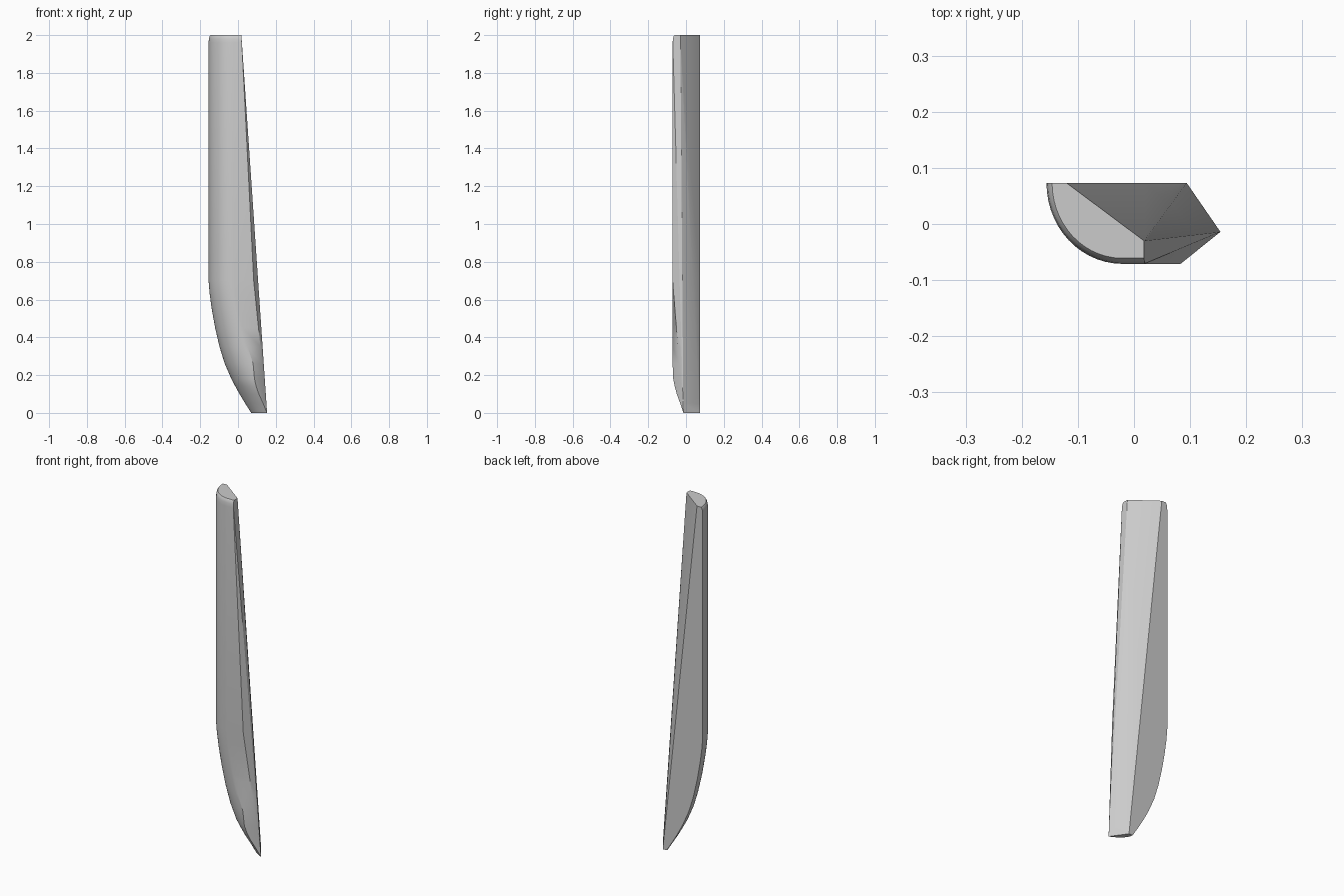
import bpy, bmesh, math
from mathutils import Vector

cube = bpy.data.objects.get("Cube")
if cube:
    bpy.data.objects.remove(cube, do_unlink=True)

TOP, BACK, FRONT = 2.0, 0.073, -0.071
DEPTH = BACK - FRONT
ARC_STEPS = 14

# Corners of the slanted cut: inner and outer ends at the top and the tip
inner_top = Vector((0.018, -0.03, TOP))
front_top = Vector((0.018, FRONT, TOP))
back_top = Vector((-0.12, BACK, TOP))
back_tip = Vector((0.094, BACK, 0))
tip = Vector((0.154, -0.014, 0))
knee = Vector((0.083, FRONT, 0.7))

# Each level: height, outer edge x, width of the rounding, top edge inset
LEVELS = [
    (0, 0.07, 0.41, 0), (0.05, 0.038, 0.31, 0), (0.1, 0.008, 0.22, 0),
    (0.14, -0.014, 0.18, 0), (0.18, -0.035, 0.155, 0), (0.26, -0.07, 0.15, 0),
    (0.35, -0.098, 0.148, 0), (0.45, -0.121, 0.144, 0), (0.55, -0.139, 0.14, 0),
    (0.63, -0.15, 0.137, 0), (0.7, -0.156, 0.135, 0), (1.96, -0.156, 0.135, 0),
    (1.98, -0.156, 0.135, 0.002), (1.993, -0.156, 0.135, 0.005),
    (TOP, -0.156, 0.135, 0.01),
]


def at_height(a, b, z):
    """Point of the line a-b at height z."""
    return a.lerp(b, (a.z - z) / (a.z - b.z))


def arc_point(left, width, inset, z, t):
    x = left + width - (width - inset) * math.cos(t)
    return Vector((x, BACK - (DEPTH - inset) * math.sin(t), z))


def inside_chamfer(p):
    slope = (tip.y - knee.y) / (tip.x - knee.x)
    return p.y >= knee.y + (p.x - knee.x) * slope - 1e-5


def section(z, left, width, inset):
    """Closed outline: slanted cut, side facets, then the rounded front."""
    side = at_height(front_top, tip, z)
    front = at_height(front_top, knee, z) if z >= knee.z else at_height(knee, tip, z)
    side.y, front.y = max(side.y, FRONT + inset), max(front.y, FRONT + inset)
    end = math.pi / 2
    while end > 0.1 and not inside_chamfer(arc_point(left, width, inset, z, end)):
        end -= 0.002
    arc = [arc_point(left, width, inset, z, end * (1 - i / ARC_STEPS))
           for i in range(ARC_STEPS + 1)]
    cut = [at_height(back_top, back_tip, z), at_height(inner_top, back_tip, z),
           at_height(inner_top, tip, z)]
    return cut + [side, front] + arc


# Loft the sections into one closed body
bm = bmesh.new()
rings = [[bm.verts.new(p) for p in section(*level)] for level in LEVELS]
for low, high in zip(rings, rings[1:]):
    for i in range(len(low)):
        j = (i + 1) % len(low)
        bm.faces.new((low[i], low[j], high[j], high[i]))
bm.faces.new(rings[0])
bm.faces.new(rings[-1])
bmesh.ops.remove_doubles(bm, verts=bm.verts, dist=0.0002)
bmesh.ops.recalc_face_normals(bm, faces=bm.faces)
mesh = bpy.data.meshes.new("tapered_shell")
bm.to_mesh(mesh)
bm.free()
shell = bpy.data.objects.new("tapered_shell", mesh)
bpy.context.collection.objects.link(shell)

# Plain grey finish
grey = bpy.data.materials.new("plain_grey")
grey.use_nodes = True
colour = (0.6, 0.6, 0.6, 1)
grey.diffuse_color = colour
grey.node_tree.nodes["Principled BSDF"].inputs["Base Color"].default_value = colour
mesh.materials.append(grey)

# Smooth the rounding, keep the cut edges crisp
bpy.ops.object.select_all(action='DESELECT')
shell.select_set(True)
bpy.context.view_layer.objects.active = shell
bpy.ops.object.shade_smooth_by_angle(angle=math.radians(30))
